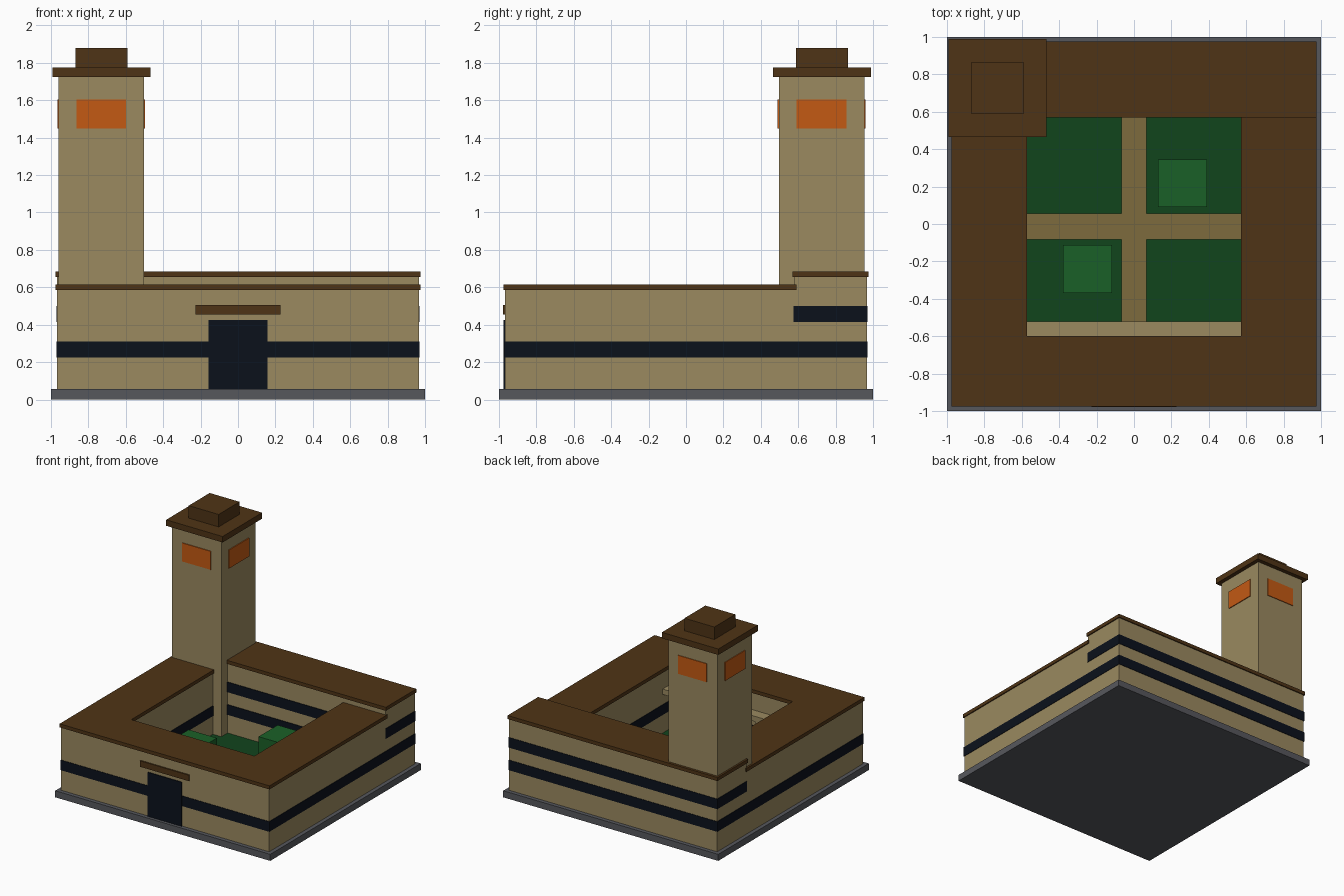
import bpy, bmesh

if "Cube" in bpy.data.objects:
    bpy.data.objects.remove(bpy.data.objects["Cube"])


def material(name, rgb):
    m = bpy.data.materials.new(name)
    m.diffuse_color = tuple((c / 255) ** 2.2 for c in rgb) + (1,)
    m.use_nodes = True
    m.node_tree.nodes["Principled BSDF"].inputs["Base Color"].default_value = m.diffuse_color
    return m


STONE = material("sandstone", (153, 136, 96))
ROOF = material("brown_roof", (80, 55, 28))
GLASS = material("dark_glass", (19, 24, 33))
ORANGE = material("orange_glow", (194, 90, 26))
SLAB = material("slab_grey", (87, 88, 93))
PATH = material("path_tan", (125, 106, 64))
LAWN = material("lawn_green", (24, 70, 34))
HEDGE = material("hedge_green", (32, 96, 44))


def prism(name, outline, z0, z1, mat):
    """Extrude a flat counter-clockwise outline from z0 to z1."""
    bm = bmesh.new()
    base = bm.faces.new([bm.verts.new((x, y, z0)) for x, y in outline])
    top = bmesh.ops.extrude_face_region(bm, geom=[base])["geom"]
    bmesh.ops.translate(bm, vec=(0, 0, z1 - z0),
                        verts=[g for g in top if isinstance(g, bmesh.types.BMVert)])
    bmesh.ops.recalc_face_normals(bm, faces=bm.faces)
    me = bpy.data.meshes.new(name)
    bm.to_mesh(me)
    bm.free()
    me.materials.append(mat)
    ob = bpy.data.objects.new(name, me)
    bpy.context.collection.objects.link(ob)
    return ob


def box(name, x, y, z, mat):
    return prism(name, [(x[0], y[0]), (x[1], y[0]), (x[1], y[1]), (x[0], y[1])], *z, mat)


def u_wing(name, out, inn, front_in, y_end, z, mat):
    """Front and both side wings as one U-shaped prism."""
    pts = [(-out, -out), (out, -out), (out, y_end), (inn, y_end),
           (inn, front_in), (-inn, front_in), (-inn, y_end), (-out, y_end)]
    return prism(name, pts, *z, mat)


# Base slab
box("base_slab", (-1, 1), (-1, 1), (0, 0.055), SLAB)

# Low wings with window band and roof
u_wing("low_wing_walls", 0.967, 0.582, -0.61, 0.6, (0.055, 0.59), STONE)
u_wing("low_wing_window_band", 0.971, 0.578, -0.606, 0.6, (0.225, 0.31), GLASS)
u_wing("low_wing_roof", 0.976, 0.572, -0.6, 0.59, (0.585, 0.615), ROOF)

# Taller back wing
box("back_wing_walls", (-0.967, 0.967), (0.58, 0.967), (0.055, 0.66), STONE)
for name, z in (("lower", (0.225, 0.31)), ("upper", (0.415, 0.5))):
    box(f"back_wing_{name}_band", (-0.971, 0.971), (0.575, 0.971), z, GLASS)
box("back_wing_roof", (-0.976, 0.976), (0.57, 0.976), (0.655, 0.685), ROOF)

# Entrance
box("front_door", (-0.158, 0.158), (-0.975, -0.93), (0.055, 0.425), GLASS)
box("door_canopy", (-0.228, 0.228), (-0.978, -0.93), (0.455, 0.505), ROOF)

# Courtyard lawn, crossing paths and hedges
box("courtyard_lawn", (-0.59, 0.59), (-0.62, 0.59), (0.05, 0.07), LAWN)
box("path_front_to_back", (-0.068, 0.068), (-0.61, 0.58), (0.05, 0.08), PATH)
box("path_side_to_side", (-0.582, 0.582), (-0.082, 0.057), (0.05, 0.08), PATH)
box("hedge_left", (-0.38, -0.118), (-0.37, -0.112), (0.06, 0.395), HEDGE)
box("hedge_right", (0.128, 0.39), (0.09, 0.345), (0.06, 0.395), HEDGE)

# Arcade along the inner side of the front wing
box("arcade_beam", (-0.582, 0.582), (-0.611, -0.522), (0.395, 0.44), STONE)
for i in range(6):
    cx = -0.5 + 0.2 * i
    box(f"arcade_column_{i + 1}", (cx - 0.025, cx + 0.025), (-0.58, -0.53), (0.06, 0.4), STONE)

# Tower with windows on all four sides
box("tower_shaft", (-0.96, -0.503), (0.497, 0.954), (0.055, 1.73), STONE)
box("tower_windows_sides", (-0.966, -0.496), (0.592, 0.858), (1.45, 1.605), ORANGE)
box("tower_windows_front_back", (-0.864, -0.598), (0.49, 0.96), (1.45, 1.605), ORANGE)
box("tower_cap", (-0.993, -0.468), (0.464, 0.989), (1.725, 1.775), ROOF)
box("tower_cap_block", (-0.87, -0.592), (0.588, 0.866), (1.77, 1.88), ROOF)
